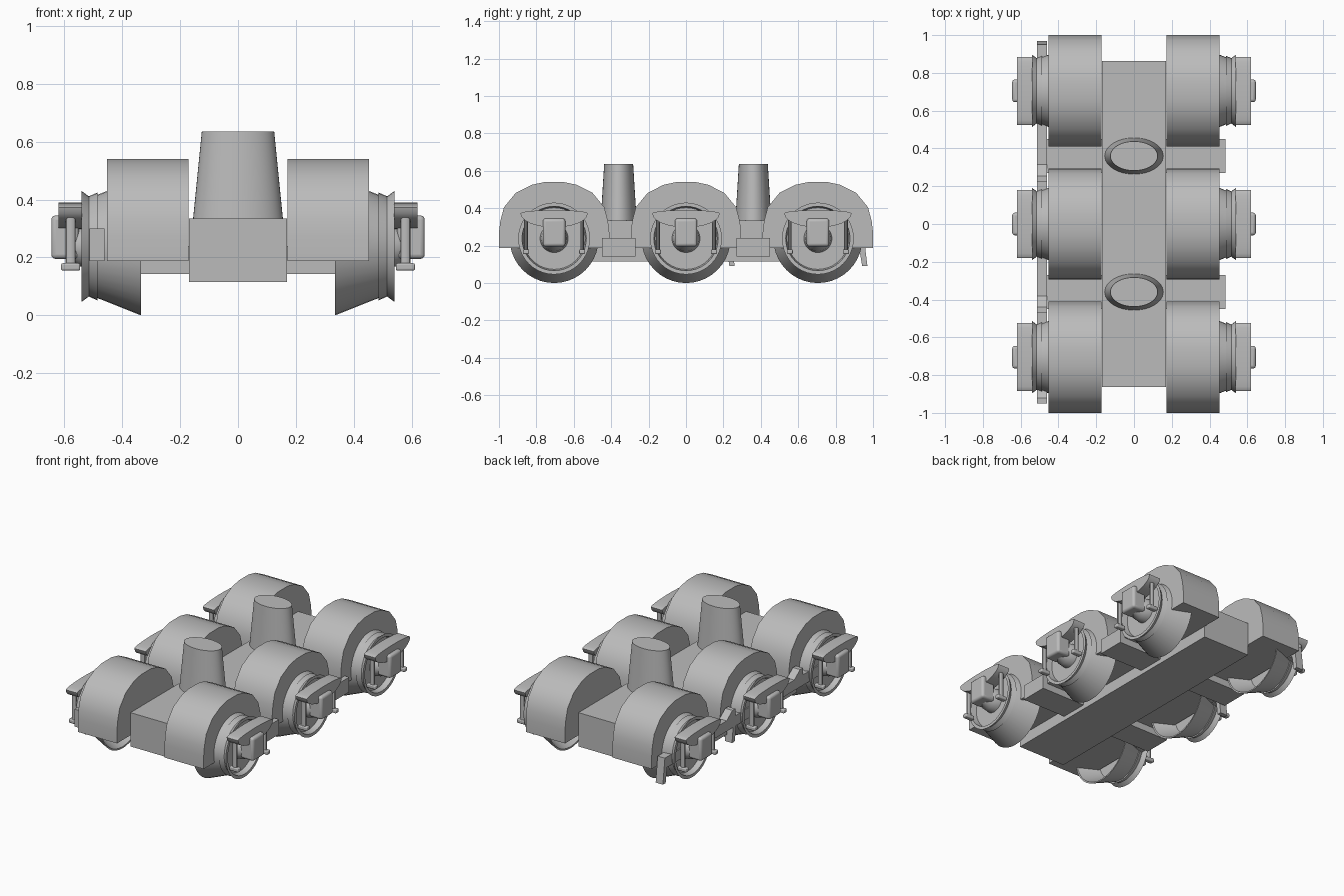
import bpy, bmesh, math
from mathutils import Vector, Matrix

if "Cube" in bpy.data.objects:
    bpy.data.objects.remove(bpy.data.objects["Cube"])

steel = bpy.data.materials.new("plain grey")
steel.diffuse_color = (0.5, 0.5, 0.5, 1)
steel.use_nodes = True
steel.node_tree.nodes["Principled BSDF"].inputs["Base Color"].default_value = steel.diffuse_color


def finish(name, bm, angle=32, bevel=0):
    bmesh.ops.remove_doubles(bm, verts=bm.verts, dist=1e-5)
    bmesh.ops.recalc_face_normals(bm, faces=bm.faces)
    me = bpy.data.meshes.new(name)
    bm.to_mesh(me)
    bm.free()
    me.materials.append(steel)
    ob = bpy.data.objects.new(name, me)
    bpy.context.collection.objects.link(ob)
    if bevel:
        mod = ob.modifiers.new("bevel", 'BEVEL')
        mod.width, mod.segments = bevel, 3
    bpy.ops.object.select_all(action='DESELECT')
    bpy.context.view_layer.objects.active = ob
    ob.select_set(True)
    bpy.ops.object.shade_smooth_by_angle(angle=math.radians(angle))
    return ob


def prism(name, pts, x0, x1, bevel=0):
    """Extrude a (y, z) outline from x0 to x1."""
    bm = bmesh.new()
    face = bm.faces.new([bm.verts.new((x0, y, z)) for y, z in pts])
    ext = bmesh.ops.extrude_face_region(bm, geom=[face], use_keep_orig=True)
    moved = [v for v in ext["geom"] if isinstance(v, bmesh.types.BMVert)]
    bmesh.ops.translate(bm, verts=moved, vec=(x1 - x0, 0, 0))
    return finish(name, bm, bevel=bevel)


def box(name, x0, x1, y0, y1, z0, z1, bevel=0):
    return prism(name, [(y0, z0), (y1, z0), (y1, z1), (y0, z1)], x0, x1, bevel)


def lathe_x(name, profile, cy, cz, side):
    """Spin an (x, radius) outline about an axle running along x."""
    bm = bmesh.new()
    vs = [bm.verts.new((side * x, cy, cz + r)) for x, r in profile]
    es = [bm.edges.new(p) for p in zip(vs, vs[1:])]
    bmesh.ops.spin(bm, geom=vs + es, cent=(0, cy, cz), axis=(1, 0, 0),
                   angle=math.tau, steps=40)
    return finish(name, bm)


def cone(name, centre, r0, r1, height, scale_y=1, segs=16):
    bm = bmesh.new()
    bmesh.ops.create_cone(bm, cap_ends=True, segments=segs, radius1=r0,
                          radius2=r1, depth=height,
                          matrix=Matrix.Translation(centre) @ Matrix.Diagonal((1, scale_y, 1, 1)))
    return finish(name, bm)


# Central beam, cross beams and oval towers
box("central_beam", -0.17, 0.17, -0.862, 0.862, 0.115, 0.335)
for y in (-0.36, 0.36):
    box("cross_beam", -0.485, 0.485, y - 0.09, y + 0.09, 0.143, 0.24)
    cone("oval_tower", (0, y, 0.48), 0.156, 0.125, 0.31, 0.62, 48)

# Outlines, right half first
half = [(0.295, 0.187), (0.295, 0.27), (0.288, 0.33), (0.268, 0.405),
        (0.205, 0.482), (0.12, 0.525), (0.05, 0.54)]
fender_outline = half + [(-y, z) for y, z in reversed(half)]
wheel_outline = [(0.46, 0), (0.46, 0.165), (0.336, 0.228), (0.335, 0.238),
                 (0.486, 0.178), (0.486, 0.186), (0.515, 0.173), (0.541, 0.192),
                 (0.541, 0.172), (0.505, 0.165), (0.505, 0.075),
                 (0.55, 0.068), (0.60, 0.035), (0.60, 0)]
n = 12
spring_outline = [(0.18 * math.cos(t), 0.372 + (0.018 if math.sin(t) > 0 else 0.075) * math.sin(t))
                  for t in [math.tau * i / (2 * n) for i in range(2 * n)]]

for cy in (-0.705, 0, 0.705):
    for s in (-1, 1):
        prism("wheel_fender", [(cy + y, z) for y, z in fender_outline], s * 0.171, s * 0.453)
        lathe_x("wheel", wheel_outline, cy, 0.238, s)
        # Axle box with leaf spring and its hangers
        box("axle_box", s * 0.55, s * 0.645, cy - 0.06, cy + 0.06, 0.195, 0.345, 0.015)
        prism("leaf_spring", [(cy + y, z) for y, z in spring_outline], s * 0.538, s * 0.62)
        for d in (-0.15, 0.15):
            cone("spring_hanger", (s * 0.578, cy + d, 0.265), 0.017, 0.017, 0.19, 0.6, 12)
            box("hanger_foot", s * 0.545, s * 0.611, cy + d - 0.016, cy + d + 0.016,
                0.155, 0.18, 0.006)

# Brake linkage on the left side only
L0, L1 = -0.513, -0.461
for y0, y1 in ((-0.95, -0.47), (-0.47, 0.225), (0.225, 0.93)):
    prism("linkage_bar", [(y0, 0.187), (y1, 0.187), (y1, 0.255), (y0 + 0.09, 0.255),
                          (y0 + 0.03, 0.30), (y0, 0.30)], L0, L1)
for y in (0.235, 0.945):
    prism("linkage_hook", [(y - 0.03, 0.255), (y + 0.005, 0.255), (y + 0.025, 0.09),
                           (y - 0.003, 0.09)], L0, L1)
